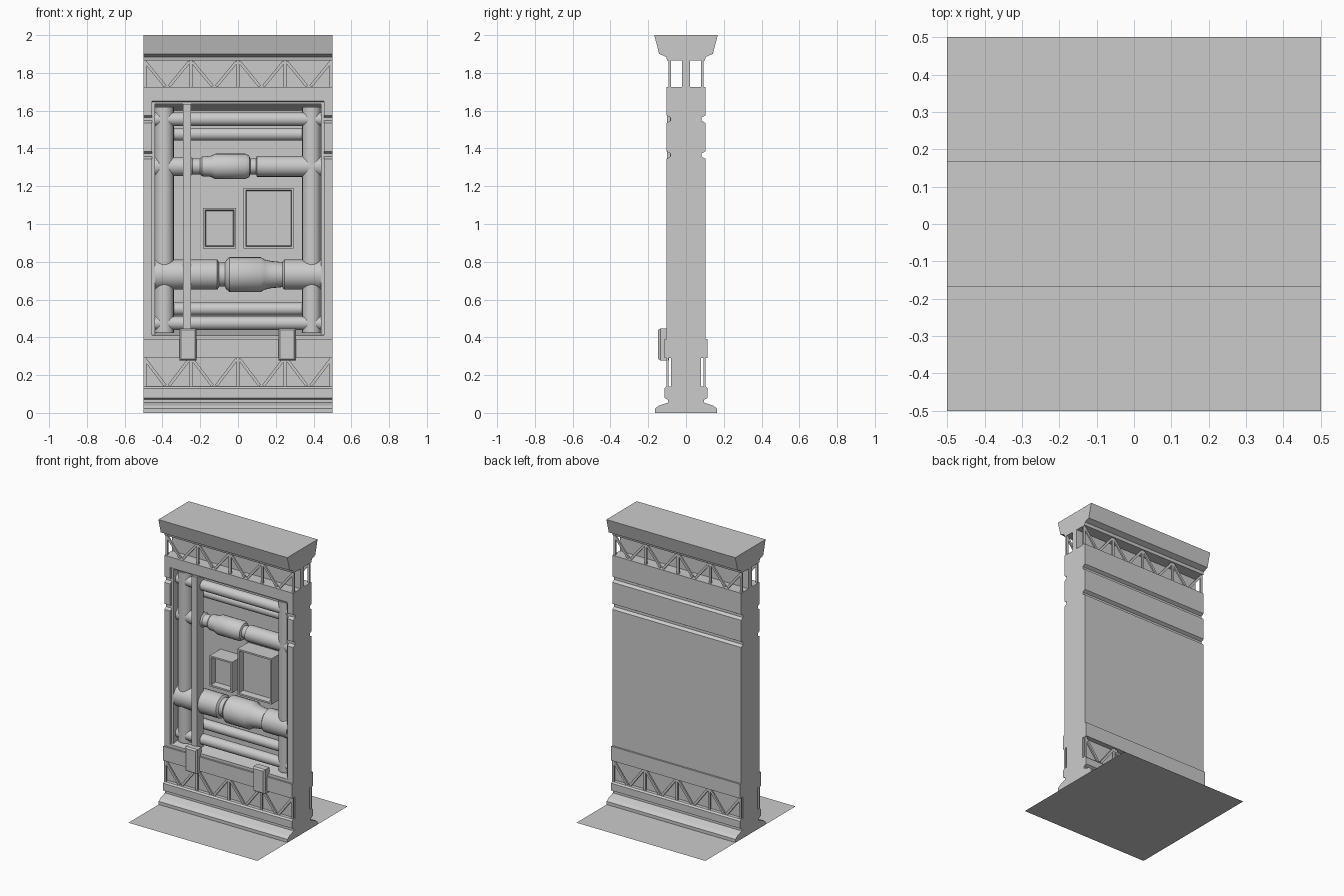
import bpy, bmesh, math
from mathutils import Matrix, Vector

if "Cube" in bpy.data.objects:
    bpy.data.objects.remove(bpy.data.objects["Cube"])


def finish(bm, name, smooth=False):
    bmesh.ops.recalc_face_normals(bm, faces=bm.faces)
    me = bpy.data.meshes.new(name)
    bm.to_mesh(me)
    bm.free()
    ob = bpy.data.objects.new(name, me)
    bpy.context.collection.objects.link(ob)
    if smooth:
        bpy.ops.object.select_all(action='DESELECT')
        ob.select_set(True)
        bpy.context.view_layer.objects.active = ob
        bpy.ops.object.shade_smooth_by_angle(angle=math.radians(35))
    return ob


def prism(name, yz, x0=-0.5, x1=0.5):
    """Extrude a (y, z) outline along x."""
    bm = bmesh.new()
    f = bm.faces.new([bm.verts.new((x0, y, z)) for y, z in yz])
    r = bmesh.ops.extrude_face_region(bm, geom=[f])
    vs = [g for g in r['geom'] if isinstance(g, bmesh.types.BMVert)]
    bmesh.ops.translate(bm, verts=vs, vec=(x1 - x0, 0, 0))
    return finish(bm, name)


def box_bm(lo, hi):
    bm = bmesh.new()
    lo, hi = Vector(lo), Vector(hi)
    bmesh.ops.create_cube(bm, size=1, matrix=Matrix.Translation((lo + hi) / 2)
                          @ Matrix.Diagonal((*(hi - lo), 1)))
    return bm


def box(name, lo, hi):
    return finish(box_bm(lo, hi), name)


def front_face(bm):
    return min(bm.faces, key=lambda f: f.calc_center_median().y)


def pipe(name, prof, y, z=0, x=0, vertical=False, n=24):
    """Lathe (position, radius) pairs along x, or along z if vertical."""
    bm = bmesh.new()
    rings = []
    for p, r in prof:
        ring = []
        for i in range(n):
            a = 2 * math.pi * i / n
            c, s = r * math.cos(a), r * math.sin(a)
            ring.append(bm.verts.new((x + c, y + s, p) if vertical else (p, y + c, z + s)))
        rings.append(ring)
    for a, b in zip(rings, rings[1:]):
        for i in range(n):
            j = (i + 1) % n
            bm.faces.new((a[i], a[j], b[j], b[i]))
    bm.faces.new(rings[0])
    bm.faces.new(rings[-1])
    return finish(bm, name, True)


def mirror(pts):
    return [(-y, z) for y, z in reversed(pts)]


W = 0.103      # half thickness of the wall
BACK = 0.07    # rear of the recess

# Flared foot, lower truss core and band, with sloped recess sill
foot = [(.165, 0), (.165, .022), (.145, .038), (.095, .055), (.095, .07), (.115, .08),
        (.115, .13), (.105, .14), (.08, .14), (.08, .29), (.115, .29), (.115, .39), (W, .39), (W, .41)]
prism("wall_base", foot + [(BACK, .41), (BACK, .44)] + mirror(foot))

# Upper wall, truss core and flared cornice, with sloped recess ceiling
head = [(W, 1.65), (W, 1.725), (.02, 1.725), (.02, 1.865), (.10, 1.865), (.105, 1.885),
        (.142, 1.90), (.168, 2.0)]
prism("wall_head", head + mirror(head) + [(BACK, 1.60), (BACK, 1.65)])

# Grooved side pillars and thin rear panel
side = [(W, .41)]
for gz in (1.365, 1.555):
    side += [(W, gz - .02), (.082, gz - .008), (.082, gz + .008), (W, gz + .02)]
side.append((W, 1.65))
prism("rear_panel", side + [(BACK, 1.65), (BACK, .41)], -.455, .455)
for s, n in ((-1, "left"), (1, "right")):
    a, b = sorted((s * .455, s * .5))
    prism(n + "_pillar", side + mirror(side), a, b)
    a, b = sorted((s * .44, s * .455))
    box(n + "_recess_lip", (a, -.085, .41), (b, BACK, 1.65))
box("top_recess_lip", (-.44, -.085, 1.635), (.44, -.05, 1.65))


# Lattice trusses, front and back
def truss(name, y, z0, z1, t=.011, w=.016):
    bm = bmesh.new()

    def bar(xa, za, xb, zb):
        a, b = Vector((xa, y, za)), Vector((xb, y, zb))
        d = b - a
        m = (Matrix.Translation((a + b) / 2) @ Matrix.Rotation(-math.atan2(d.z, d.x), 4, 'Y')
             @ Matrix.Diagonal((d.length, t, w, 1)))
        bmesh.ops.create_cube(bm, size=1, matrix=m)
    for k in range(5):
        x = -.5 + .25 * k
        xv = max(-.492, min(.492, x))
        bar(xv, z0, xv, z1)
        for s in (-1, 1):
            if abs(x + s * .11) < .5:
                bar(x + s * .008, z1 - .006, x + s * .115, z0 + .004)
    return finish(bm, name)


for s, n in ((-1, "front"), (1, "back")):
    truss(n + "_upper_truss", s * .086, 1.725, 1.865)
    truss(n + "_lower_truss", s * .099, .14, .29)

# Vertical pipes
for s, n in ((-1, "left"), (1, "right")):
    pipe(n + "_riser_pipe", [(.425, .05), (1.62, .05)], -.02, x=s * .39, vertical=True)

# Plain horizontal pipes
for n, z, r, y, h in (("upper_front", 1.555, .036, -.03, .44), ("upper_rear", 1.475, .033, .03, .36),
                      ("lower_front", .475, .036, -.03, .44), ("lower_rear", .55, .034, .03, .36)):
    pipe(n + "_pipe", [(-h, r), (h, r)], y, z)

# Stepped horizontal pipes
pipe("thin_stepped_pipe", [(-.44, .05), (-.25, .05), (-.24, .042), (-.2, .042), (-.19, .052),
     (-.145, .055), (-.12, .067), (.04, .067), (.06, .056), (.065, .042), (.095, .042),
     (.1, .055), (.44, .055)], -.015, 1.305)
pipe("thick_stepped_pipe", [(-.44, .08), (-.11, .08), (-.1, .064), (-.07, .064), (-.06, .08),
     (-.045, .093), (.12, .093), (.14, .08), (.175, .072), (.235, .066), (.245, .08),
     (.44, .08)], -.01, .732)

# Recessed cabinets
for n, xa, xb, zt in (("large", .03, .295, 1.19), ("small", -.185, -.01, 1.085)):
    bm = box_bm((xa, -.05, .87), (xb, BACK, zt))
    bmesh.ops.inset_individual(bm, faces=[front_face(bm)], thickness=.016)
    f = min((f for f in bm.faces if abs(f.normal.y) > .9 and f.calc_center_median().y < 0),
            key=lambda f: abs(f.calc_center_median().x - (xa + xb) / 2)
            + abs(f.calc_center_median().z - (.87 + zt) / 2))
    bmesh.ops.inset_individual(bm, faces=[f], thickness=.006, depth=-.045)
    finish(bm, n + "_cabinet")

# Vertical strut and the two lower clamps with chamfered fronts
box("vertical_strut", (-.29, -.1, .40), (-.25, -.025, 1.635))
for x, n in ((-.265, "left"), (.26, "right")):
    bm = box_bm((x - .046, -.135, .277), (x + .046, -.09, .448))
    bmesh.ops.inset_individual(bm, faces=[front_face(bm)], thickness=.012, depth=.012)
    finish(bm, n + "_clamp")

# Floor tile
bm = bmesh.new()
bmesh.ops.create_grid(bm, x_segments=1, y_segments=1, size=.5)
finish(bm, "floor_tile")
